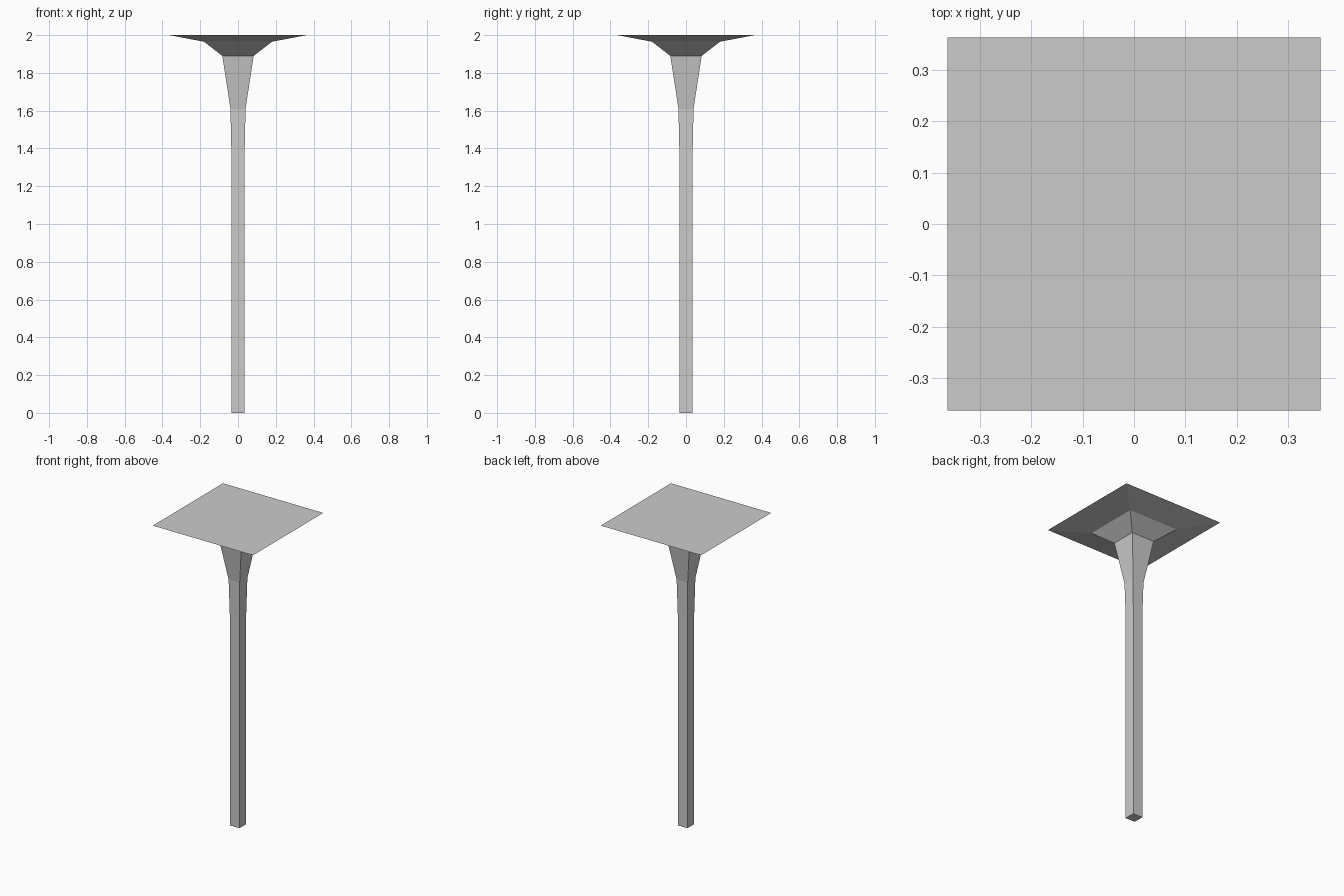
import bpy
import bmesh

cube = bpy.data.objects.get("Cube")
if cube:
    bpy.data.objects.remove(cube, do_unlink=True)

grey = bpy.data.materials.new("light_grey")
grey.use_nodes = True
grey.diffuse_color = (0.6, 0.6, 0.6, 1)
grey.node_tree.nodes["Principled BSDF"].inputs["Base Color"].default_value = (0.6, 0.6, 0.6, 1)


def square_loft(name, profile):
    """Closed square column through (half width, height) sections."""
    bm = bmesh.new()
    rings = [[bm.verts.new((sx * r, sy * r, z))
              for sx, sy in ((-1, -1), (1, -1), (1, 1), (-1, 1))]
             for r, z in profile]
    for low, high in zip(rings, rings[1:]):
        for i in range(4):
            j = (i + 1) % 4
            bm.faces.new((low[i], low[j], high[j], high[i]))
    bm.faces.new(rings[0][::-1])
    bm.faces.new(rings[-1])
    mesh = bpy.data.meshes.new(name)
    bm.to_mesh(mesh)
    bm.free()
    mesh.materials.append(grey)
    obj = bpy.data.objects.new(name, mesh)
    bpy.context.collection.objects.link(obj)
    return obj


# Slender shaft flaring into a thin, square, flat-topped canopy
square_loft("flared_column", [
    (0.035, 0), (0.035, 1.38), (0.04, 1.61),
    (0.083, 1.89), (0.18, 1.965), (0.363, 2.0)])
